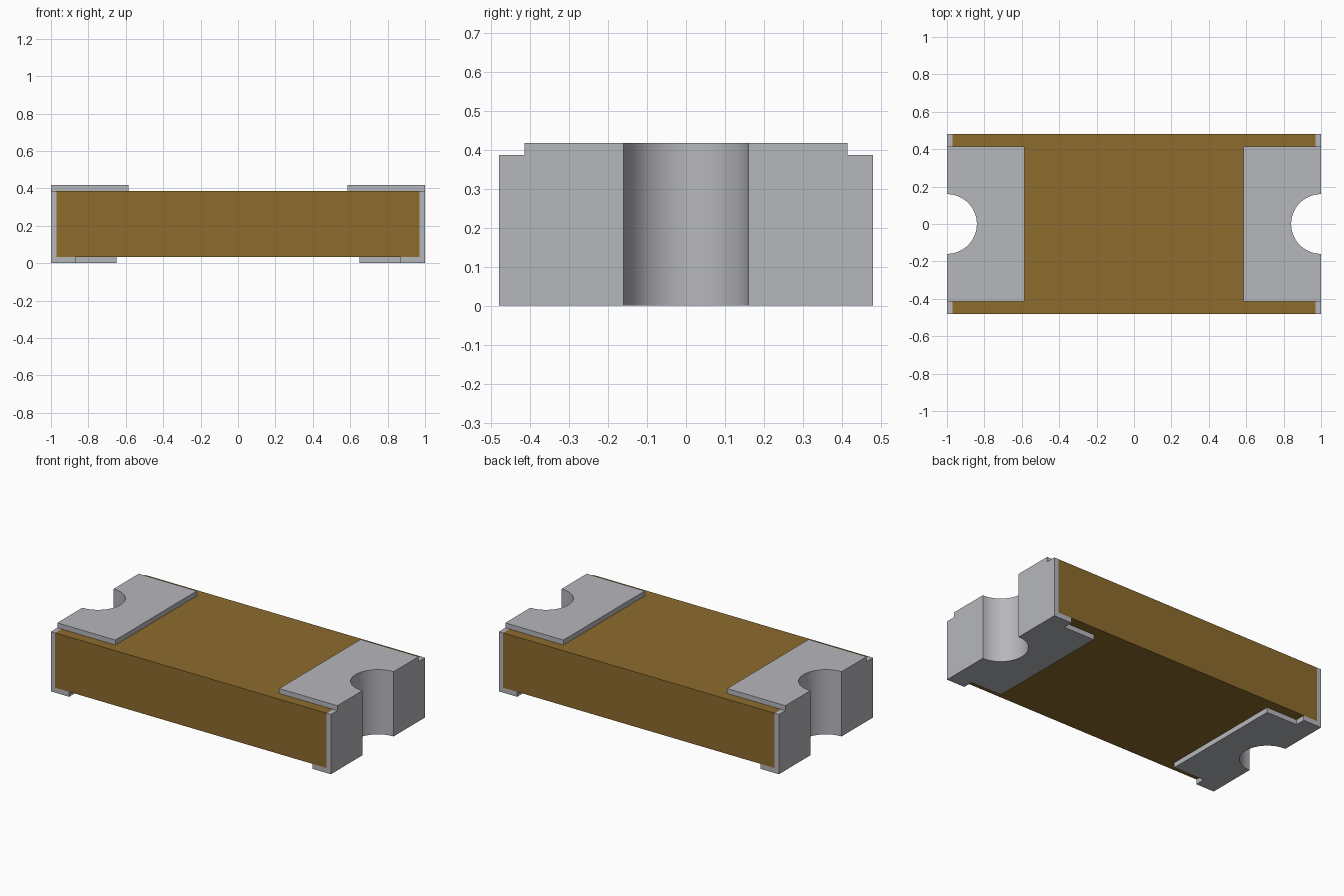
import bpy, bmesh, math

if "Cube" in bpy.data.objects:
    bpy.data.objects.remove(bpy.data.objects["Cube"])

R_IN, R_OUT = 0.16, 0.19      # notch radius inside and outside the plating
HALF_Y, PAD_Y = 0.48, 0.415   # half widths of body and pads
Z0, Z1, Z2, Z3 = 0.0, 0.032, 0.386, 0.418


def material(name, rgb):
    mat = bpy.data.materials.new(name)
    mat.diffuse_color = (*rgb, 1)
    mat.use_nodes = True
    mat.node_tree.nodes["Principled BSDF"].inputs["Base Color"].default_value = mat.diffuse_color
    return mat


METAL = material("silver metal", (0.47, 0.475, 0.50))
BROWN = material("brown laminate", (0.27, 0.145, 0.027))


def arc(radius, edge_x, n=24):
    """Notch curve around (1, 0), from -y to +y, starting at x = edge_x."""
    a = math.acos((edge_x - 1) / radius)
    return [(1 + radius * math.cos(t), -radius * math.sin(t))
            for t in (a + (2 * math.pi - 2 * a) * i / n for i in range(n + 1))][::-1]


def prism(name, outline, z_low, z_high, mat, side=1):
    """Extrude an outline upwards; side = -1 mirrors it in x."""
    bm = bmesh.new()
    base = bm.faces.new([bm.verts.new((x * side, y, z_low)) for x, y in outline])
    top = bmesh.ops.extrude_face_region(bm, geom=[base])["geom"]
    bmesh.ops.translate(bm, vec=(0, 0, z_high - z_low),
                        verts=[v for v in top if isinstance(v, bmesh.types.BMVert)])
    bmesh.ops.recalc_face_normals(bm, faces=bm.faces)
    mesh = bpy.data.meshes.new(name)
    bm.to_mesh(mesh)
    bm.free()
    mesh.materials.append(mat)
    obj = bpy.data.objects.new(name, mesh)
    bpy.context.collection.objects.link(obj)
    bpy.ops.object.select_all(action="DESELECT")
    obj.select_set(True)
    bpy.context.view_layer.objects.active = obj
    bpy.ops.object.shade_smooth_by_angle(angle=math.radians(30))


inner = arc(R_IN, 1.0)
outer = arc(R_OUT, 0.97)

# Laminate body with a round notch in each end
right = [(0.97, -HALF_Y)] + outer + [(0.97, HALF_Y)]
if outer[0][1] > 0:
    inner.reverse()
    outer.reverse()
    right = [(0.97, -HALF_Y)] + outer + [(0.97, HALF_Y)]
left = [(-x, -y) for x, y in right]
prism("body", right + left, Z1, Z2, BROWN)

for side, label in ((1, "right"), (-1, "left")):
    # Plated end wall lining the notch
    prism(label + "_end_plating",
          [(1, -HALF_Y)] + inner + [(1, HALF_Y), (0.97, HALF_Y)]
          + outer[::-1] + [(0.97, -HALF_Y)], Z1, Z2, METAL, side)
    # Top pad
    prism(label + "_top_pad",
          [(1, -PAD_Y)] + inner + [(1, PAD_Y), (0.585, PAD_Y), (0.585, -PAD_Y)],
          Z2, Z3, METAL, side)
    # Bottom pad, full width at the end and stepped in towards the middle
    prism(label + "_bottom_pad",
          [(1, -HALF_Y)] + inner + [(1, HALF_Y), (0.87, HALF_Y), (0.87, PAD_Y),
          (0.65, PAD_Y), (0.65, -PAD_Y), (0.87, -PAD_Y), (0.87, -HALF_Y)],
          Z0, Z1, METAL, side)
